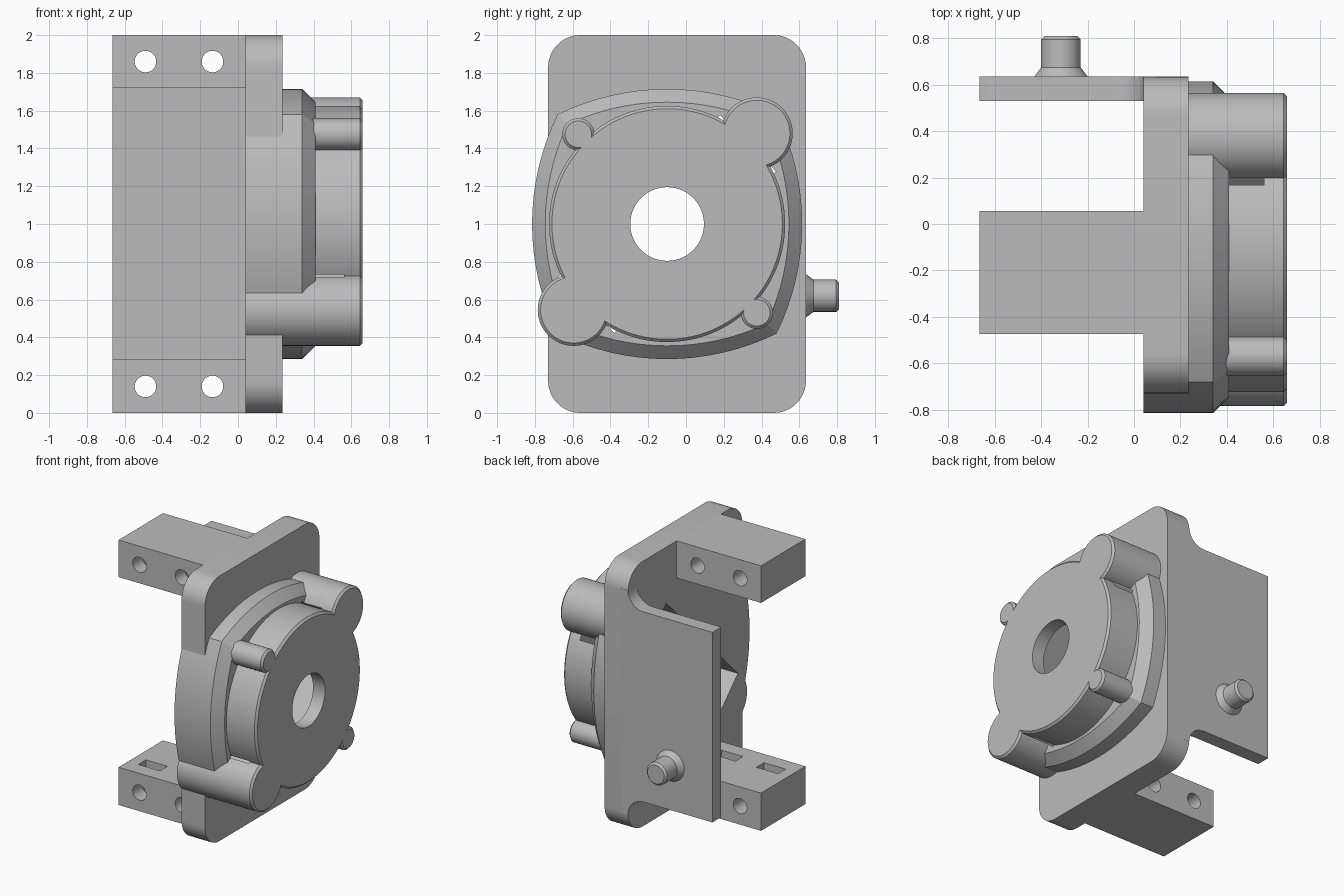
import bpy
import bmesh
from math import sin, cos, pi, sqrt, atan2

if "Cube" in bpy.data.objects:
    bpy.data.objects.remove(bpy.data.objects["Cube"], do_unlink=True)

grey = bpy.data.materials.new("plain grey")
grey.use_nodes = True
grey.diffuse_color = (0.5, 0.5, 0.5, 1)
grey.node_tree.nodes["Principled BSDF"].inputs["Base Color"].default_value = (0.5, 0.5, 0.5, 1)

BACK, FRONT = 0.04, 0.66      # housing extent along x
CY, CZ = -0.10, 1.0           # housing axis
BEVEL = 0.015


def loft(name, sections, axis):
    """Closed solid through (outline, level) sections stacked along an axis."""
    place = {"x": lambda a, b, l: (l, a, b), "y": lambda a, b, l: (a, l, b)}[axis]
    bm = bmesh.new()
    rings = [[bm.verts.new(place(a, b, l)) for a, b in pts] for pts, l in sections]
    for low, high in zip(rings, rings[1:]):
        for i in range(len(low)):
            j = (i + 1) % len(low)
            bm.faces.new((low[i], low[j], high[j], high[i]))
    bm.faces.new(rings[0])
    bm.faces.new(rings[-1])
    bmesh.ops.recalc_face_normals(bm, faces=bm.faces)
    mesh = bpy.data.meshes.new(name)
    bm.to_mesh(mesh)
    bm.free()
    mesh.materials.append(grey)
    obj = bpy.data.objects.new(name, mesh)
    bpy.context.collection.objects.link(obj)
    return obj


def arc(a, b, r, start, end, steps):
    angles = [start + (end - start) * i / steps for i in range(steps + 1)]
    return [(a + r * cos(t), b + r * sin(t)) for t in angles]


def circle(a, b, r, n=72):
    return arc(a, b, r, 0, 2 * pi * (n - 1) / n, n - 1)


def rect(a0, a1, b0, b1):
    return [(a0, b0), (a1, b0), (a1, b1), (a0, b1)]


def bowed_square(inset):
    """Square with four outward-curved sides."""
    offset, r = 0.598, 1.313 - inset
    u = (sqrt(2 * r * r - offset ** 2) - offset) / 2
    half = atan2(u, u + offset)
    pts = []
    for k in range(4):
        t = k * pi / 2
        pts += arc(CY - offset * cos(t), CZ - offset * sin(t), r, t - half, t + half, 16)[:-1]
    return pts


def post(name, y, z, r, start, n=72):
    """Cylinder along x with a small bevel at the front."""
    return loft(name, [(circle(y, z, r, n), start), (circle(y, z, r, n), FRONT - BEVEL),
                       (circle(y, z, r - BEVEL, n), FRONT)], "x")


def cut(obj, cutters):
    bpy.context.view_layer.objects.active = obj
    for c in cutters:
        mod = obj.modifiers.new("cut", "BOOLEAN")
        mod.operation, mod.solver, mod.object = "DIFFERENCE", "EXACT", c
        bpy.ops.object.modifier_apply(modifier=mod.name)


def discard(cutters):
    for c in cutters:
        bpy.data.objects.remove(c, do_unlink=True)


parts = []

# Mounting plate with rounded corners
R = 0.17
outline = []
for k, (y, z) in enumerate([(0.635 - R, 2 - R), (-0.73 + R, 2 - R), (-0.73 + R, R), (0.635 - R, R)]):
    outline += arc(y, z, R, k * pi / 2, (k + 1) * pi / 2, 12)
plate = loft("mounting_plate", [(outline, BACK), (outline, 0.235)], "x")

# Bowed housing with chamfered front rim
housing = loft("housing_base", [(bowed_square(0), BACK), (bowed_square(0), 0.34),
                                (bowed_square(0.07), 0.41)], "x")

# Round cover and its corner bosses
cover = post("round_cover", CY, CZ, 0.625, 0.3, 128)
bosses = [post("large_boss_lower", -0.595, 0.545, 0.19, BACK),
          post("large_boss_upper", 0.375, 1.48, 0.19, BACK),
          post("small_boss_upper", -0.57, 1.475, 0.085, 0.3, 48),
          post("small_boss_lower", 0.375, 0.53, 0.085, 0.3, 48)]

# Diagonal rear slot and shaft hole
s = sqrt(0.5)
slot_outline = [(CY + s * (u - v), CZ + s * (u + v)) for u, v in rect(-0.605, 0.605, -0.21, 0.21)]
cutters = [loft("slot_cutter", [(slot_outline, -0.1), (slot_outline, 0.56)], "x"),
           loft("shaft_cutter", [(circle(CY, CZ, 0.195), 0.3), (circle(CY, CZ, 0.195), 0.8)], "x")]
for obj in [plate, housing, cover]:
    cut(obj, cutters)
for obj in bosses[:2]:
    cut(obj, cutters[:1])
discard(cutters)
parts += [plate, housing, cover] + bosses

# Upper and lower mounting arms with bolt holes and nut slots
for name, z0, z1, hole_z, n0, n1 in [("lower_arm", 0, 0.285, 0.14, 0.06, 0.4),
                                     ("upper_arm", 1.72, 2, 1.86, 1.6, 1.94)]:
    block = rect(-0.665, BACK + 0.02, z0, z1)
    arm = loft(name, [(block, -0.475), (block, 0.055)], "y")
    cutters = []
    for x in (-0.49, -0.135):
        hole = circle(x, hole_z, 0.057, 40)
        nut = rect(x - 0.09, x + 0.09, n0, n1)
        cutters += [loft("bolt_cutter", [(hole, -0.6), (hole, 0.2)], "y"),
                    loft("nut_cutter", [(nut, -0.36), (nut, -0.27)], "y")]
    cut(arm, cutters)
    discard(cutters)
    parts.append(arm)

# Side wall with fillets running into the plate
F = 0.13
wall = [(-0.665, 0.285), (-0.665, 1.72)]
wall += arc(BACK - F, 1.72 + F, F, -pi / 2, 0, 10)
wall += [(0.1, 1.72 + F), (0.1, 0.285 - F)]
wall += arc(BACK - F, 0.285 - F, F, 0, pi / 2, 10)
parts.append(loft("side_wall", [(wall, 0.53), (wall, 0.635)], "y"))

# Locating pin with flared foot
profile = [(0.115, 0.62), (0.115, 0.635), (0.085, 0.675), (0.085, 0.795), (0.07, 0.81)]
parts.append(loft("locating_pin", [(circle(-0.315, 0.62, r, 48), y) for r, y in profile], "y"))

# Smooth curved faces, keep hard edges
for obj in bpy.context.view_layer.objects:
    obj.select_set(obj in parts)
bpy.context.view_layer.objects.active = parts[0]
bpy.ops.object.shade_smooth_by_angle(angle=pi / 7)
